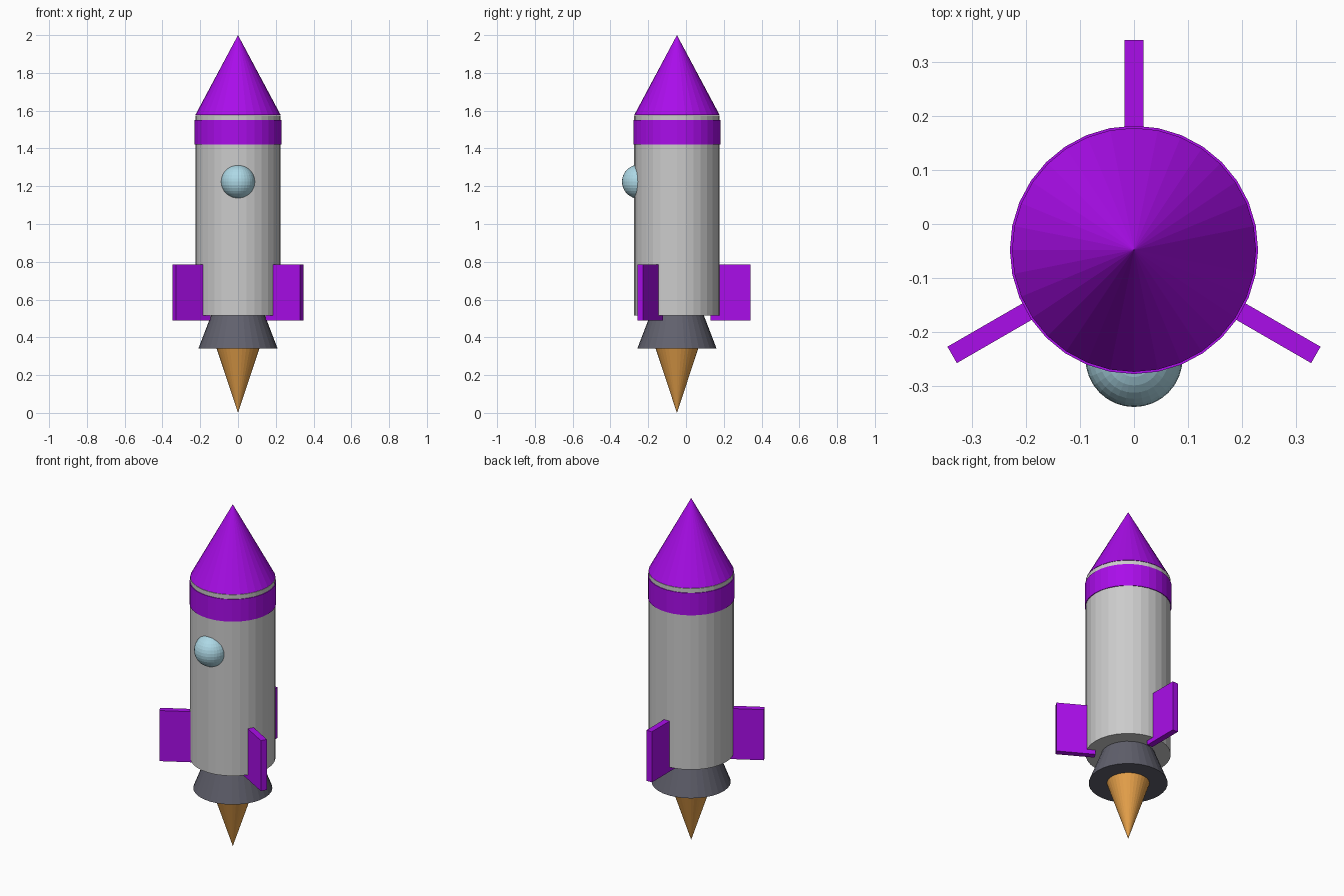
import bpy
from math import radians, cos, sin

if "Cube" in bpy.data.objects:
    bpy.data.objects.remove(bpy.data.objects["Cube"])

CY = -0.048   # rocket axis sits slightly forward of the origin


def material(name, rgb):
    m = bpy.data.materials.new(name)
    m.diffuse_color = (*rgb, 1)
    m.use_nodes = True
    m.node_tree.nodes["Principled BSDF"].inputs["Base Color"].default_value = m.diffuse_color
    return m


PURPLE = material("purple", (0.40, 0.004, 0.82))
DARK = material("dark_metal", (0.12, 0.12, 0.155))
ORANGE = material("flame_orange", (0.80, 0.36, 0.07))
BLUE = material("window_blue", (0.42, 0.69, 0.79))


def finish(name, mat):
    ob = bpy.context.object
    ob.name = ob.data.name = name
    if mat:
        ob.data.materials.append(mat)
    return ob


def frustum(name, r_low, r_high, z_low, z_high, mat=None):
    bpy.ops.mesh.primitive_cone_add(
        vertices=32, radius1=r_low, radius2=r_high, depth=z_high - z_low,
        location=(0, CY, (z_low + z_high) / 2))
    return finish(name, mat)


# Hull, trim ring and nose
frustum("body", 0.226, 0.226, 0.515, 1.575)
frustum("trim_ring", 0.23, 0.23, 1.42, 1.55, PURPLE)
frustum("nose_cone", 0.226, 0, 1.577, 2.0, PURPLE)

# Engine nozzle and exhaust flame
frustum("nozzle", 0.21, 0.142, 0.34, 0.517, DARK)
frustum("flame", 0, 0.113, 0, 0.341, ORANGE)

# Round window on the front
bpy.ops.mesh.primitive_uv_sphere_add(
    segments=32, ring_count=16, radius=0.09, location=(0, -0.249, 1.224))
finish("window", BLUE)

# Three fins spaced evenly around the hull
R_IN, R_OUT = 0.178, 0.389
for i in range(3):
    a = radians(90 + 120 * i)
    r = (R_IN + R_OUT) / 2
    bpy.ops.mesh.primitive_cube_add(
        size=1, location=(r * cos(a), CY + r * sin(a), 0.637), rotation=(0, 0, a))
    fin = finish(f"fin_{i + 1}", PURPLE)
    fin.scale = (R_OUT - R_IN, 0.035, 0.296)
